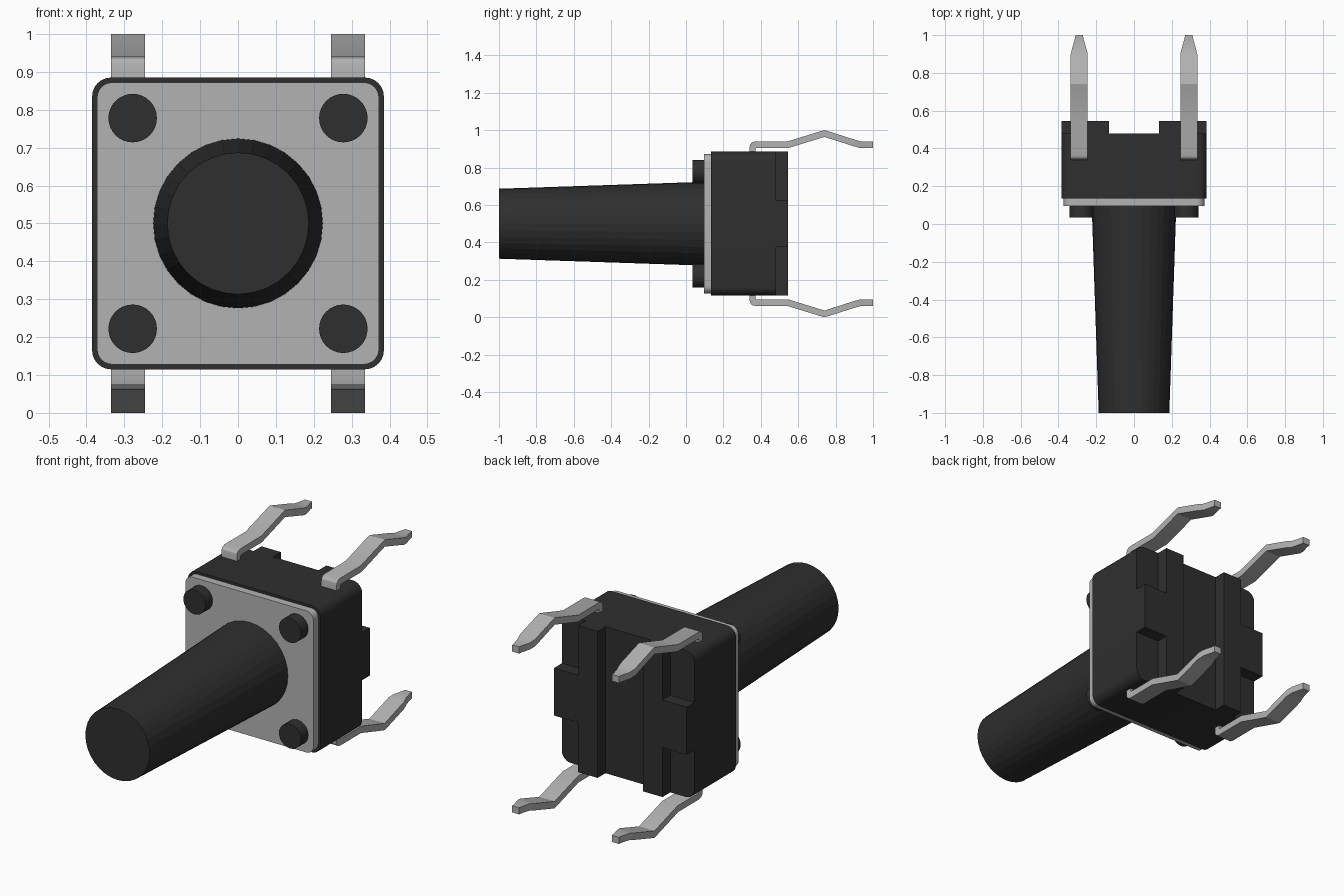
import bpy, bmesh
from math import sin, cos, pi

if "Cube" in bpy.data.objects:
    bpy.data.objects.remove(bpy.data.objects["Cube"])

def material(name, v):
    m = bpy.data.materials.new(name)
    m.diffuse_color = (v, v, v, 1)
    m.use_nodes = True
    m.node_tree.nodes["Principled BSDF"].inputs["Base Color"].default_value = m.diffuse_color
    return m

BLACK = material("black_plastic", 0.028)
METAL = material("metal", 0.45)

def loft(name, rings, mat, smooth=None):
    """Join equal-sized closed rings of points into a capped solid."""
    bm = bmesh.new()
    vs = [[bm.verts.new(p) for p in r] for r in rings]
    n = len(vs[0])
    for a, b in zip(vs, vs[1:]):
        for i in range(n):
            j = (i + 1) % n
            bm.faces.new((a[i], a[j], b[j], b[i]))
    bm.faces.new(vs[0])
    bm.faces.new(vs[-1])
    bmesh.ops.recalc_face_normals(bm, faces=bm.faces)
    me = bpy.data.meshes.new(name)
    bm.to_mesh(me)
    bm.free()
    ob = bpy.data.objects.new(name, me)
    bpy.context.collection.objects.link(ob)
    me.materials.append(mat)
    if smooth:
        bpy.ops.object.select_all(action='DESELECT')
        ob.select_set(True)
        bpy.context.view_layer.objects.active = ob
        bpy.ops.object.shade_smooth_by_angle(angle=smooth)
    return ob

def prism(name, outline, y0, y1, mat, smooth=None):
    return loft(name, [[(x, y, z) for x, z in outline] for y in (y0, y1)], mat, smooth)

def circle(r, n, cx=0, cz=0.5):
    return [(cx + r * cos(2 * pi * i / n), cz + r * sin(2 * pi * i / n)) for i in range(n)]

def rounded_square(h, r, steps=6):
    pts = []
    for k, (sx, sz) in enumerate(((1, 1), (-1, 1), (-1, -1), (1, -1))):
        for i in range(steps + 1):
            a = pi / 2 * (k + i / steps)
            pts.append((sx * (h - r) + r * cos(a), 0.5 + sz * (h - r) + r * sin(a)))
    return pts

# Housing and metal cover plate
prism("housing", rounded_square(0.385, 0.05), 0.135, 0.48, BLACK, 0.6)
prism("cover_plate", rounded_square(0.372, 0.04), 0.095, 0.135, METAL, 0.6)

# Tapered push button
loft("button", [[(x, y, z) for x, z in circle(r, 32)]
                for y, r in ((-1, 0.187), (0.1, 0.224))], BLACK)

# Rear rails: full-height rib with a side tab, leaving corner notches
rail = [(0.132, 0.115), (0.245, 0.115), (0.245, 0.375), (0.385, 0.375),
        (0.385, 0.625), (0.245, 0.625), (0.245, 0.885), (0.132, 0.885)]
for side, s in (("right", 1), ("left", -1)):
    prism("rear_rail_" + side, [(s * x, z) for x, z in rail], 0.48, 0.545, BLACK)

# Leg stations: outer (y, height), inner (y, height), half width
leg = [((0.34, 0.36), (0.372, 0.36), 0.045),
       ((0.34, 0.41), (0.372, 0.395), 0.045),
       ((0.343, 0.424), (0.373, 0.401), 0.045),
       ((0.353, 0.435), (0.375, 0.404), 0.045),
       ((0.37, 0.44), (0.38, 0.405), 0.045),
       ((0.543, 0.44), (0.548, 0.405), 0.045),
       ((0.725, 0.496), (0.73, 0.461), 0.045),
       ((0.74, 0.5), (0.74, 0.464), 0.045),
       ((0.755, 0.496), (0.75, 0.461), 0.045),
       ((0.9, 0.45), (0.9, 0.413), 0.045),
       ((0.935, 0.44), (0.93, 0.405), 0.036),
       ((0.985, 0.44), (0.985, 0.405), 0.022),
       ((1.0, 0.44), (1.0, 0.405), 0.02)]

# Four corner studs and four bent legs
for side, sx in (("right", 1), ("left", -1)):
    for level, sz in (("upper", 1), ("lower", -1)):
        tag = level + "_" + side
        prism("stud_" + tag, circle(0.064, 32, sx * 0.278, 0.5 + sz * 0.278),
              0.035, 0.1, BLACK, 0.6)
        rings = []
        for (yo, ho), (yi, hi), w in leg:
            rings.append([(sx * 0.29 + dx, y, 0.5 + sz * h) for dx, y, h in
                          ((-w, yo, ho), (w, yo, ho), (w, yi, hi), (-w, yi, hi))])
        loft("leg_" + tag, rings, METAL, 0.5)
